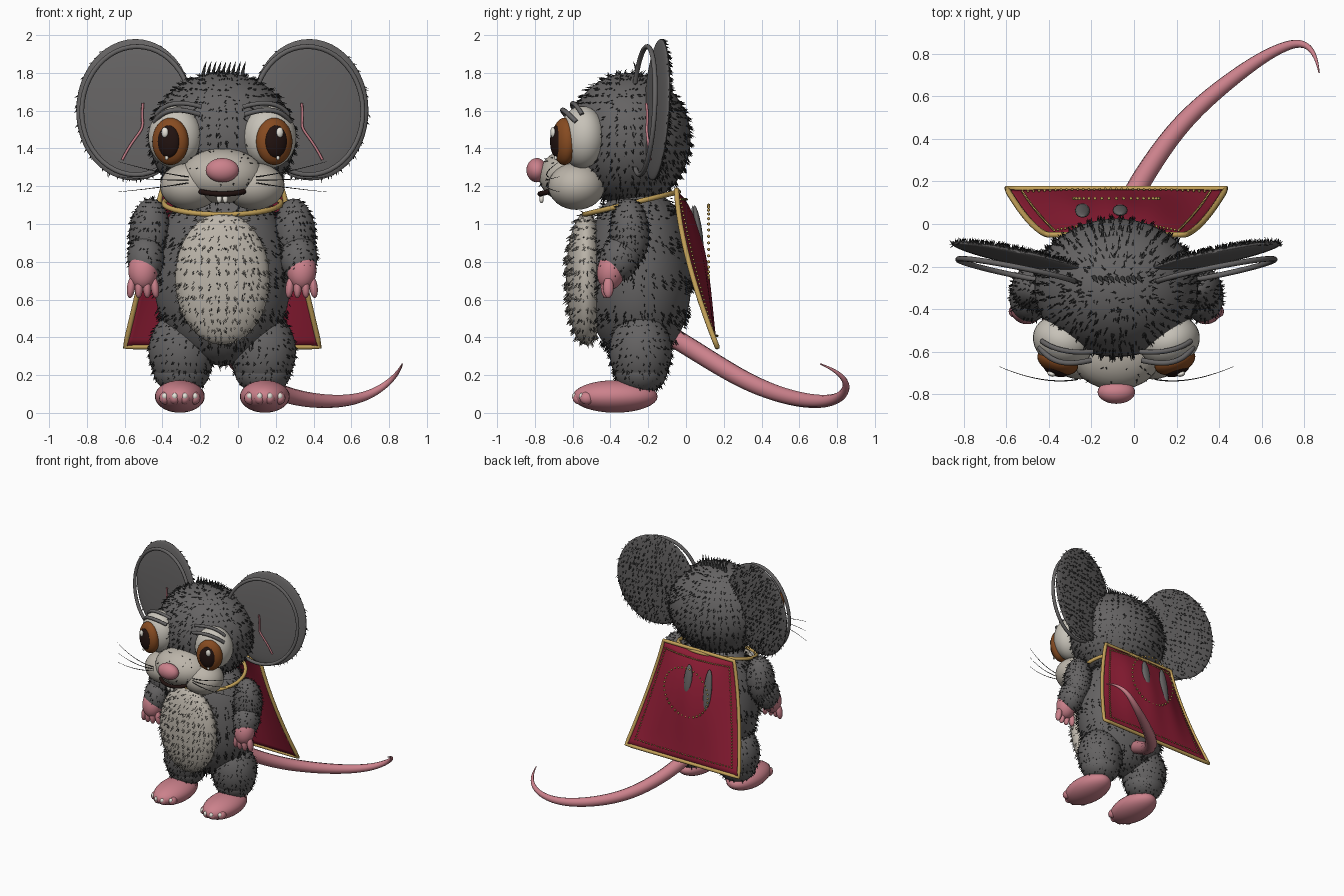
import bpy, bmesh, math, random
from mathutils import Vector, Euler

random.seed(4)
if "Cube" in bpy.data.objects:
    bpy.data.objects.remove(bpy.data.objects["Cube"])

AXIS = -0.083  # the body's plane of symmetry
SIDES = (("left", 1), ("right", -1))


def material(name, rgb):
    m = bpy.data.materials.new(name)
    m.use_nodes = True
    m.diffuse_color = (*rgb, 1)
    m.node_tree.nodes["Principled BSDF"].inputs["Base Color"].default_value = (*rgb, 1)
    return m


GREY = material("grey fur", (0.13, 0.125, 0.125))
DARK = material("dark hair", (0.04, 0.04, 0.04))
CREAM = material("cream fur", (0.50, 0.46, 0.40))
PINK = material("pink skin", (0.60, 0.22, 0.26))
RED = material("red cloth", (0.27, 0.012, 0.035))
GOLD = material("gold trim", (0.55, 0.36, 0.10))
BROWN = material("brown iris", (0.24, 0.07, 0.015))
BLACK = material("black pupil", (0.015, 0.006, 0.005))
WHITE = material("white", (0.80, 0.77, 0.70))
EYE = material("eye white", (0.57, 0.54, 0.48))


def mesh_object(name, bm, mat):
    me = bpy.data.meshes.new(name)
    bm.to_mesh(me)
    bm.free()
    me.materials.append(mat)
    for p in me.polygons:
        p.use_smooth = True
    ob = bpy.data.objects.new(name, me)
    bpy.context.collection.objects.link(ob)
    return ob


def place(bm, verts, loc, size, rot=(0, 0, 0)):
    turn = Euler(rot).to_matrix()
    for v in verts:
        v.co = turn @ Vector(a * b for a, b in zip(v.co, size)) + Vector((AXIS + loc[0], loc[1], loc[2]))


def ball(name, mat, loc, size, rot=(0, 0, 0), seg=32):
    bm = bmesh.new()
    bmesh.ops.create_uvsphere(bm, u_segments=seg, v_segments=seg // 2, radius=1)
    place(bm, bm.verts, loc, size, rot)
    return mesh_object(name, bm, mat)


def beads(name, mat, points, radius):
    bm = bmesh.new()
    for p in points:
        new = bmesh.ops.create_icosphere(bm, subdivisions=1, radius=1)["verts"]
        place(bm, new, p, (radius,) * 3)
    return mesh_object(name, bm, mat)


def tube(name, mat, points, radius, taper=None, closed=False):
    cu = bpy.data.curves.new(name, "CURVE")
    cu.dimensions = "3D"
    cu.bevel_depth, cu.bevel_resolution, cu.use_fill_caps = radius, 3, True
    sp = cu.splines.new("POLY" if closed else "NURBS")
    sp.points.add(len(points) - 1)
    for i, (x, y, z) in enumerate(points):
        sp.points[i].co = (AXIS + x, y, z, 1)
        sp.points[i].radius = taper[i] if taper else 1
    sp.use_cyclic_u = closed
    sp.use_endpoint_u = not closed
    sp.order_u = min(4, len(points))
    ob = bpy.data.objects.new(name, cu)
    bpy.context.collection.objects.link(ob)
    cu.materials.append(mat)
    bpy.ops.object.select_all(action="DESELECT")
    ob.select_set(True)
    bpy.context.view_layer.objects.active = ob
    bpy.ops.object.convert(target="MESH")
    return ob


def fur(source, mat, count, length=0.03, keep=lambda n: True):
    """Scatter short drooping hairs over the faces of a part."""
    me = source.data
    faces = [p for p in me.polygons if keep(p.normal)]
    bm = bmesh.new()
    for p in random.choices(faces, [f.area for f in faces], k=count):
        w = [random.random() for _ in p.vertices]
        base = sum((me.vertices[i].co * a for i, a in zip(p.vertices, w)), Vector()) / sum(w)
        grow = (p.normal + Vector((random.uniform(-.3, .3), random.uniform(-.3, .3), -.7))).normalized()
        side = grow.orthogonal().normalized() * 0.0035
        other = grow.cross(side)
        ring = [bm.verts.new(base + o) for o in (side, other - side, -other - side)]
        tip = bm.verts.new(base + grow * length * random.uniform(.6, 1.2))
        for i in range(3):
            bm.faces.new((ring[i], ring[(i + 1) % 3], tip))
    return mesh_object(source.name + "_hairs", bm, mat)


# Torso: lathed pear shape, shallower front to back
profile = [(0, .24), (.17, .29), (.30, .42), (.365, .60), (.365, .78), (.32, 1.0), (.22, 1.14), (0, 1.2)]
bm = bmesh.new()
chain = [bm.verts.new((r, 0, z)) for r, z in profile]
edges = [bm.edges.new(pair) for pair in zip(chain, chain[1:])]
bmesh.ops.spin(bm, geom=chain + edges, axis=(0, 0, 1), cent=(0, 0, 0), angle=math.tau, steps=32)
bmesh.ops.remove_doubles(bm, verts=bm.verts, dist=0.0005)
bmesh.ops.recalc_face_normals(bm, faces=bm.faces)
place(bm, bm.verts, (0, -.25, 0), (1, .77, 1))
torso = mesh_object("torso", bm, GREY)
torso.modifiers.new("smooth", "SUBSURF").levels = 2
fur(torso, DARK, 1700)
belly = ball("belly_patch", CREAM, (0, -.53, .71), (.25, .105, .35))
fur(belly, CREAM, 900)
fur(belly, DARK, 250, .022)

# Head, muzzle, nose and mouth
head = ball("head", GREY, (0, -.30, 1.45), (.385, .325, .35), seg=48)
fur(head, DARK, 2000)
muzzle = ball("muzzle", CREAM, (0, -.60, 1.255), (.22, .18, .145))
fur(muzzle, DARK, 90, .02)
ball("nose", PINK, (0, -.79, 1.285), (.088, .055, .064))
tube("mouth", BLACK, [(-.115, -.72, 1.172), (-.06, -.79, 1.155), (.06, -.79, 1.155), (.115, -.72, 1.172)], .014)
for i in range(9):  # tuft on the crown
    x = (i - 4) * .026
    tube("crown_tuft", DARK, [(x, -.25, 1.77), (x + .005, -.26, 1.82), (x + .02, -.28, 1.86)], .012, (1, .7, .05))

for side, s in SIDES:
    def part(name, mat, loc, size, rot=(0, 0, 0), seg=32):
        return ball(f"{side}_{name}", mat, (s * loc[0], *loc[1:]), size, (rot[0], s * rot[1], s * rot[2]), seg)

    def line(name, mat, pts, *args):
        return tube(f"{side}_{name}", mat, [(s * x, y, z) for x, y, z in pts], *args)

    # Face
    part("cheek", CREAM, (.17, -.58, 1.20), (.16, .15, .125))
    ball(f"{side}_tooth", WHITE, (s * .016, -.765, 1.135), (.015, .012, .025), seg=12)
    turn = (0, 0, .35)
    part("eyeball", EYE, (.25, -.55, 1.46), (.145, .12, .165), turn)
    part("iris", BROWN, (.275, -.645, 1.437), (.10, .06, .125), turn)
    part("pupil", BLACK, (.284, -.683, 1.437), (.062, .032, .086), turn)
    part("eye_glint", WHITE, (.305, -.705, 1.485), (.02, .012, .028), turn, 12)
    part("small_eye_glint", WHITE, (.295, -.69, 1.35), (.01, .008, .012), turn, 12)
    line("eyelid", GREY, [(.36, -.58, 1.54), (.31, -.65, 1.61), (.24, -.67, 1.62), (.12, -.64, 1.58)], .013)
    line("brow", GREY, [(.35, -.55, 1.58), (.30, -.59, 1.65), (.21, -.61, 1.65), (.11, -.6, 1.62)], .012)
    for lift in (-.06, .02, .10):
        line("whisker", DARK, [(.18, -.73, 1.23 + lift * .2), (.34, -.76, 1.22 + lift * .5),
                               (.55, -.67, 1.23 + lift)], .003, (1, .8, .3))

    # Ear with a separate inner rim
    lean = (-.06, 0, .2)
    ear = part("ear", GREY, (.465, -.155, 1.605), (.315, .03, .375), lean, 48)
    fur(ear, DARK, 750, .025, lambda n: n.y > -.5)
    spin = Euler((lean[0], 0, s * lean[2])).to_matrix()
    rim = []
    for i in range(48):
        a = math.tau * i / 48
        p = spin @ Vector((.295 * math.cos(a), 0, .34 * math.sin(a)))
        rim.append((s * .455 + p.x, p.y - .225, p.z + 1.6))
    tube(f"{side}_ear_rim", GREY, rim, .013, None, True)
    line("ear_vein", PINK, [(.42, -.21, 1.64), (.43, -.20, 1.56), (.40, -.215, 1.51), (.48, -.20, 1.44),
                            (.53, -.19, 1.34)], .007)

    # Arm and hand
    arm = part("upper_arm", GREY, (.385, -.30, .95), (.108, .105, .185), (0, -.06, 0))
    forearm = part("forearm", GREY, (.405, -.35, .82), (.098, .105, .13), (-.4, 0, 0))
    fur(arm, DARK, 350, .022)
    fur(forearm, DARK, 150, .022)
    part("hand", PINK, (.42, -.395, .755), (.078, .075, .105), (-.2, 0, 0))
    for i in range(4):
        d = (i - 1.5) * .042
        part("finger", PINK, (.42 + d, -.43 + abs(d) * .3, .665), (.022, .028, .058), (0, -d * 2, 0), 16)

    # Leg and foot
    leg = part("leg", GREY, (.215, -.24, .325), (.175, .165, .215))
    shin = part("shin", GREY, (.215, -.24, .22), (.15, .14, .12))
    fur(leg, DARK, 450, .022)
    fur(shin, DARK, 100, .022)
    part("foot", PINK, (.225, -.375, .087), (.132, .225, .086))
    for i in range(4):
        d = (i - 1.5) * .053
        y = -.36 - .205 * math.sqrt(1 - (d / .132) ** 2)
        part("toe", PINK, (.225 + d, y, .078), (.03, .04, .034), seg=16)
        part("toenail", WHITE, (.225 + d, y - .028, .088), (.016, .016, .018), seg=12)

# Tail
tube("tail", PINK, [(0, -.10, .42), (.04, .08, .31), (.16, .28, .18), (.32, .50, .09), (.56, .70, .05),
                    (.80, .86, .08), (.93, .86, .20), (.953, .71, .26)],
     .052, (1, 1, .95, .85, .7, .45, .25, .06))


# Cape: curved sheet, with u across and v downwards
def cape_point(u, v, off=0):
    y = -.05 + .215 * v ** 1.6 + .1 * math.sin(math.pi * v ** .7) * (1 - u * u)
    fold = .012 * math.cos(u * 13) * v * (1 - v)
    return (u * (.32 + .195 * v), y + fold + off, 1.18 - .83 * v)


NU, NV = 32, 20
bm = bmesh.new()
grid = [[bm.verts.new(cape_point(2 * i / NU - 1, j / NV)) for i in range(NU + 1)] for j in range(NV + 1)]
for j in range(NV):
    for i in range(NU):
        bm.faces.new((grid[j][i], grid[j][i + 1], grid[j + 1][i + 1], grid[j + 1][i]))
place(bm, bm.verts, (0, 0, 0), (1, 1, 1))
cape = mesh_object("cape", bm, RED)
cape.modifiers.new("thickness", "SOLIDIFY").thickness = 0.006


def outline(u, top, bottom, n):
    steps = [i / n for i in range(n)]
    drop = bottom - top
    return ([(u * (2 * t - 1), top) for t in steps] + [(u, top + drop * t) for t in steps]
            + [(u * (1 - 2 * t), bottom) for t in steps] + [(-u, bottom - drop * t) for t in steps])


tube("cape_border", GOLD, [cape_point(u, v) for u, v in outline(1, 0, 1, 20)], .014, None, True)
beads("cape_stitching", GOLD, [cape_point(u, v, .008) for u, v in outline(.88, .06, .93, 34)], .007)
beads("cape_bead_ring", GOLD, [(.2 * math.cos(math.tau * i / 36), .12, .9 + .2 * math.sin(math.tau * i / 36))
                               for i in range(36)], .009)
for u, v, tall in ((.05, .24, .12), (-.42, .3, .17)):  # back fur showing through the folds
    ball("back_fur_patch", GREY, cape_point(u, v), (.035, .018, tall), (.17, 0, 0), 16)

# Neck cord
tube("neck_cord", GOLD, [(.31 * math.cos(math.tau * i / 40), -.29 + .25 * math.sin(math.tau * i / 40),
                          1.11 + .06 * math.sin(math.tau * i / 40)) for i in range(40)], .014, None, True)
